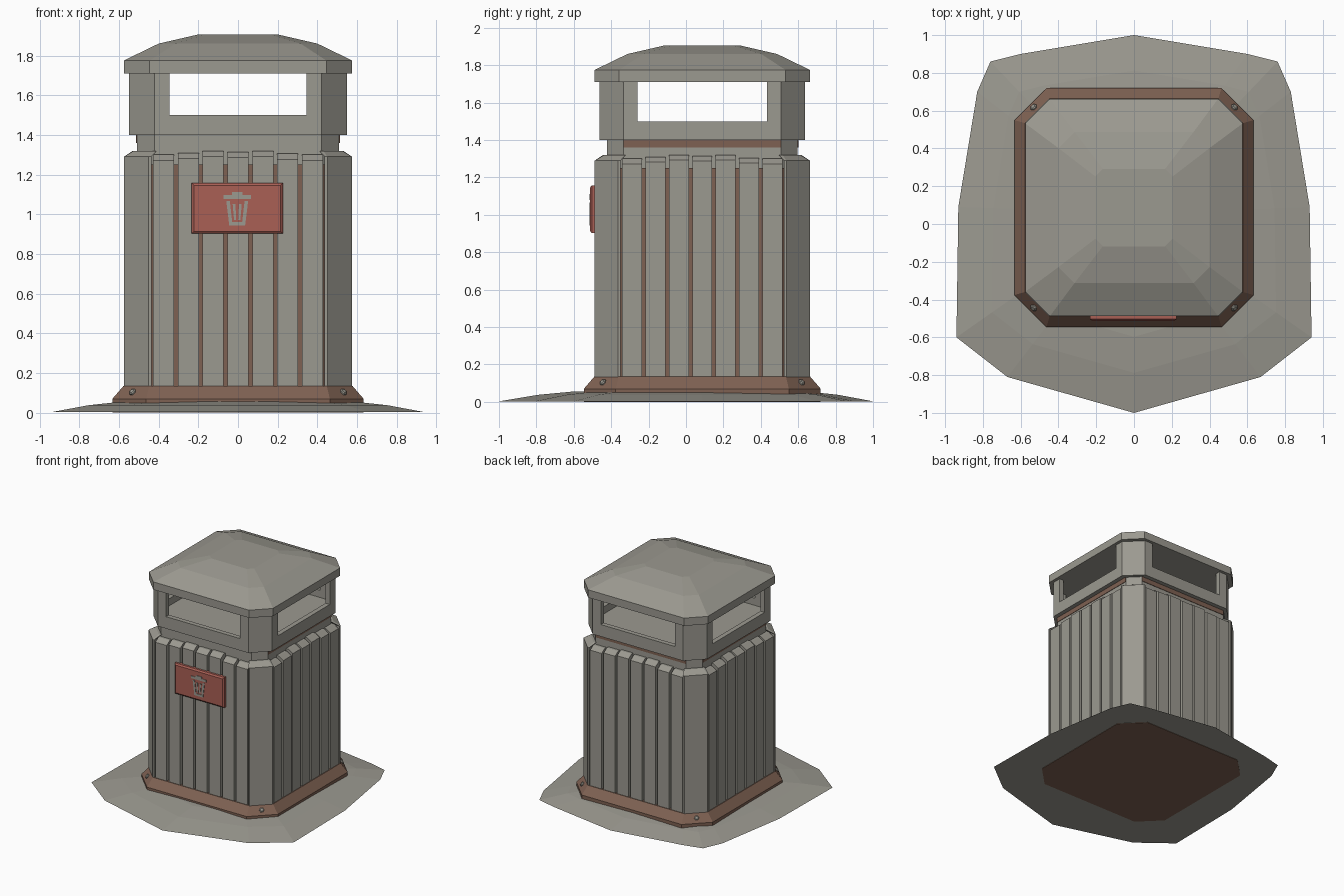
import bpy, bmesh, math
from mathutils import Matrix, Vector

if "Cube" in bpy.data.objects:
    bpy.data.objects.remove(bpy.data.objects["Cube"])

CY = 0.087  # the bin stands a little behind the middle of its ground patch
SIDES = ["front", "left", "back", "right"]


def material(name, rgb):
    m = bpy.data.materials.new(name)
    m.use_nodes = True
    m.diffuse_color = (*rgb, 1)
    m.node_tree.nodes["Principled BSDF"].inputs["Base Color"].default_value = (*rgb, 1)
    return m


GREY = material("weathered_grey", (0.33, 0.32, 0.28))
BROWN = material("rust_brown", (0.21, 0.12, 0.085))
RED = material("faded_red", (0.40, 0.115, 0.09))


def loft(name, rings, mat, turn=0, cy=CY):
    """Join rings of equal length, cap both ends, turn by quarter turns."""
    bm = bmesh.new()
    loops = [[bm.verts.new(p) for p in ring] for ring in rings]
    n = len(loops[0])
    for a, b in zip(loops, loops[1:]):
        for i in range(n):
            j = (i + 1) % n
            bm.faces.new((a[i], a[j], b[j], b[i]))
    bm.faces.new(loops[0])
    bm.faces.new(loops[-1])
    bmesh.ops.recalc_face_normals(bm, faces=bm.faces)
    bm.transform(Matrix.Translation((0, cy, 0)) @ Matrix.Rotation(turn * math.pi / 2, 4, 'Z'))
    mesh = bpy.data.meshes.new(name)
    bm.to_mesh(mesh)
    bm.free()
    mesh.materials.append(mat)
    ob = bpy.data.objects.new(name, mesh)
    bpy.context.collection.objects.link(ob)
    return ob


def flat(points, z):
    return [(x, y, z) for x, y in points]


def octagon(half, cut, z):
    k = half - cut
    quarter = [(half, -k), (half, k)]
    pts = []
    for t in range(4):
        c, s = round(math.cos(t * math.pi / 2)), round(math.sin(t * math.pi / 2))
        pts += [(x * c - y * s, x * s + y * c) for x, y in quarter]
    return flat(pts, z)


def rect(x0, x1, y0, y1, z):
    return flat([(x0, y0), (x1, y0), (x1, y1), (x0, y1)], z)


def box(name, x, y, z, mat, turn=0):
    return loft(name, [rect(*x, *y, z[0]), rect(*x, *y, z[1])], mat, turn)


# Ground patch: low mound with an irregular outline
half_outline = [(0, -1), (0.67, -0.81), (0.94, -0.6), (0.93, 0.09),
                (0.83, 0.7), (0.76, 0.86), (0.6, 0.9), (0, 1)]
outline = half_outline + [(-x, y) for x, y in half_outline[-2:0:-1]]


def mound_ring(scale, z):
    return flat([(x * scale, y * scale + 0.06 * (1 - scale)) for x, y in outline], z)


loft("ground_patch", [mound_ring(1, 0.003), mound_ring(0.8, 0.038), mound_ring(0.62, 0.056)],
     GREY, cy=0)

# Base plinth and the inner bin
loft("base_plinth", [octagon(0.633, 0.17, 0), octagon(0.633, 0.17, 0.07),
                     octagon(0.577, 0.13, 0.135)], BROWN)
loft("inner_bin", [octagon(0.54, 0.13, 0.1), octagon(0.54, 0.13, 1.25)], BROWN)
loft("collar", [octagon(0.51, 0.09, 1.2), octagon(0.51, 0.09, 1.41)], GREY)

# Slats, corner posts, bolts and head frame, repeated on every side
slat_tops = [1.30, 1.31, 1.32, 1.315, 1.32, 1.305, 1.30]
post = [(0.437, -0.575), (0.45, -0.575), (0.575, -0.45), (0.575, -0.437),
        (0.49, -0.437), (0.437, -0.49)]
post_top = [(0.41, -0.525), (0.43, -0.525), (0.525, -0.43), (0.525, -0.41),
            (0.48, -0.41), (0.41, -0.48)]
head_post = [(0.345, -0.55), (0.42, -0.55), (0.55, -0.42), (0.55, -0.345),
             (0.51, -0.345), (0.51, -0.4), (0.4, -0.51), (0.345, -0.51)]

for t, side in enumerate(SIDES):
    for i, top in enumerate(slat_tops):
        x = (i - 3) * 0.125
        a, b = x - 0.053, x + 0.053
        loft(f"{side}_slat_{i + 1}", [rect(a, b, -0.572, -0.5, 0.13),
                                      rect(a, b, -0.572, -0.5, top - 0.028),
                                      rect(a, b, -0.53, -0.5, top)], GREY, t)
    loft(f"{side}_corner_post", [flat(post, 0.13), flat(post, 1.29), flat(post_top, 1.32)],
         GREY, t)
    loft(f"{side}_head_post", [flat(head_post, 1.4), flat(head_post, 1.71)], GREY, t)
    box(f"{side}_sill", (-0.345, 0.345), (-0.55, -0.51), (1.4, 1.5), GREY, t)
    if side != "front":
        box(f"{side}_rust_band", (-0.42, 0.42), (-0.514, -0.5), (1.36, 1.4), BROWN, t)

    # Hexagonal bolt lying on the sloped corner of the plinth
    normal = Vector((0.55, -0.55, 0.62)).normalized()
    u = normal.orthogonal().normalized()
    v = normal.cross(u)
    centre = Vector((0.529, -0.529, 0.102))
    angles = [k * math.pi / 3 for k in range(6)]
    rings = [[centre + normal * h + (u * math.cos(a) + v * math.sin(a)) * r for a in angles]
             for h, r in ((-0.01, 0.019), (0.008, 0.019), (0.013, 0.012))]
    loft(f"{side}_bolt", rings, GREY, t)

# Head floor and domed roof
loft("head_floor", [octagon(0.545, 0.13, 1.4), octagon(0.545, 0.13, 1.44)], GREY)
loft("roof", [octagon(0.575, 0.13, 1.71), octagon(0.575, 0.13, 1.775),
              octagon(0.4, 0.085, 1.86), octagon(0.205, 0.04, 1.905)], GREY)

# Sign with bevelled edges, standing just proud of the slats
MID_X, MID_Z = -0.004, 1.03


def sign_ring(w, h, y):
    return [(MID_X + sx * w, y, MID_Z + sz * h)
            for sx, sz in ((-1, -1), (1, -1), (1, 1), (-1, 1))]


loft("sign", [sign_ring(0.23, 0.128, -0.56), sign_ring(0.23, 0.128, -0.59),
              sign_ring(0.218, 0.116, -0.6)], RED)


# Bin symbol made of thin plates
def plate(name, corners):
    loft(name, [[(MID_X + x, y, z) for x, z in corners] for y in (-0.599, -0.604)], GREY)


def bar(name, x0, x1, z0, z1):
    plate(name, [(x0, z0), (x1, z0), (x1, z1), (x0, z1)])


bar("symbol_lid", -0.07, 0.07, 1.078, 1.097)
bar("symbol_handle", -0.027, 0.027, 1.097, 1.112)
bar("symbol_bottom", -0.038, 0.038, 0.943, 0.961)
for s, side in ((-1, "right"), (1, "left")):
    plate(f"symbol_{side}_wall", [(s * 0.04, 0.943), (s * 0.055, 1.066),
                                  (s * 0.037, 1.066), (s * 0.023, 0.943)])
    plate(f"symbol_{side}_rib", [(s * 0.016, 0.972), (s * 0.023, 1.052),
                                 (s * 0.009, 1.052), (s * 0.005, 0.972)])
